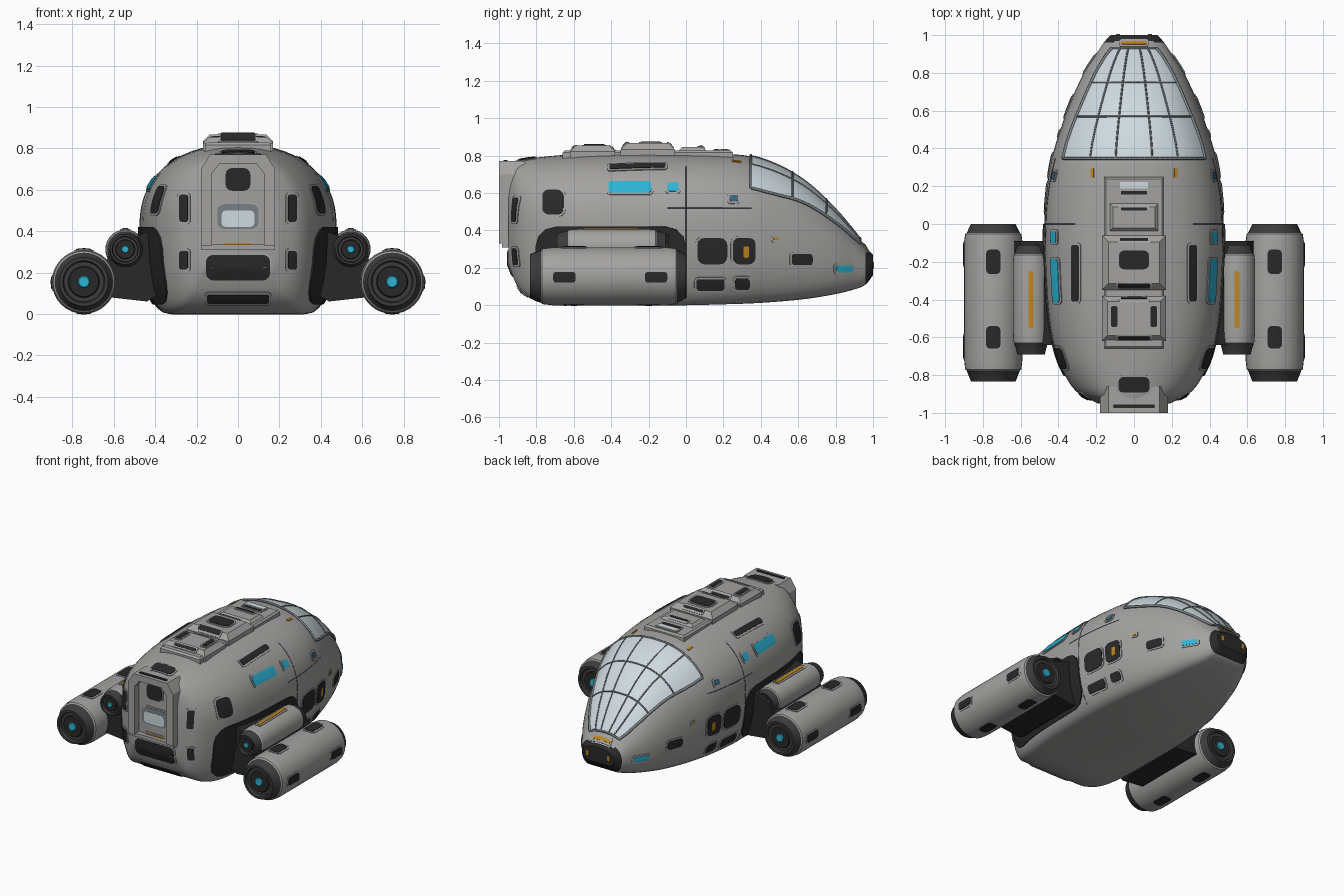
import bpy, math
from mathutils import Vector
from mathutils.bvhtree import BVHTree

if "Cube" in bpy.data.objects:
    bpy.data.objects.remove(bpy.data.objects["Cube"])

def mat(name, r, g, b):
    m = bpy.data.materials.new(name)
    m.diffuse_color = (r, g, b, 1)
    m.use_nodes = True
    m.node_tree.nodes["Principled BSDF"].inputs["Base Color"].default_value = m.diffuse_color
    return m

HULL = mat("hull_grey", .37, .365, .355)
DARK = mat("dark_vent", .022, .022, .023)
CAP = mat("cap_charcoal", .045, .045, .047)
GLASS = mat("canopy_glass", .62, .70, .74)
RIB = mat("frame_grey", .19, .22, .235)
CYAN = mat("cyan_light", .025, .45, .66)
AMBER = mat("amber_light", .52, .24, .015)
BLUE = mat("slate_blue", .05, .13, .2)

def mesh(name, verts, faces, mats, idx=None):
    me = bpy.data.meshes.new(name)
    me.from_pydata([tuple(v) for v in verts], [], faces)
    for m in mats:
        me.materials.append(m)
    for i, p in enumerate(me.polygons):
        p.material_index = idx[i] if idx else 0
    o = bpy.data.objects.new(name, me)
    bpy.context.collection.objects.link(o)
    return o

def tree(*objs):
    vs, fs = [], []
    for o in objs:
        n = len(vs)
        vs += [v.co.copy() for v in o.data.vertices]
        fs += [[n + i for i in p.vertices] for p in o.data.polygons]
    return BVHTree.FromPolygons(vs, fs)

def loft(name, rings, mats, rule):
    """Skin closed rings, cap both ends; rule(face centre) gives the material."""
    n = len(rings[0])
    verts = [Vector(p) for r in rings for p in r]
    faces = [(i*n+j, i*n+(j+1) % n, (i+1)*n+(j+1) % n, (i+1)*n+j)
             for i in range(len(rings)-1) for j in range(n)]
    faces += [tuple(range(n))[::-1], tuple(range((len(rings)-1)*n, len(rings)*n))]
    idx = [rule(sum((verts[k] for k in f), Vector()) / len(f)) for f in faces]
    return mesh(name, verts, faces, mats, idx)

def prism(name, poly, y0, y1, m):
    return loft(name, [[(x, y, z) for x, z in poly] for y in (y0, y1)], [m], lambda c: 0)

# ---- hull: y, half width, belly half width, belly z, widest z, top z
ST = [(-.95, .19, .15, .22, .42, .765), (-.90, .29, .20, .10, .42, .775),
      (-.82, .355, .26, .03, .42, .787), (-.70, .41, .30, 0, .42, .80),
      (-.50, .45, .33, 0, .42, .815), (-.20, .47, .33, 0, .42, .82),
      (0, .475, .33, 0, .42, .815), (.20, .46, .31, .005, .40, .81),
      (.35, .435, .28, .01, .36, .795), (.50, .39, .25, .02, .32, .742),
      (.65, .335, .21, .035, .28, .65), (.80, .265, .16, .06, .24, .505),
      (.90, .20, .12, .085, .22, .385), (.96, .16, .10, .11, .20, .31),
      (1.0, .125, .08, .16, .21, .27)]

def smooth_stations(st, k=4):
    out = []
    for i in range(len(st)-1):
        a, b, c, d = st[max(i-1, 0)], st[i], st[i+1], st[min(i+2, len(st)-1)]
        for s in range(k):
            t = s / k
            row = []
            for j in range(6):
                h = c[0]-b[0]
                m0 = (c[j]-a[j])/(c[0]-a[0])*h
                m1 = (d[j]-b[j])/(d[0]-b[0])*h
                row.append((2*t**3-3*t*t+1)*b[j]+(t**3-2*t*t+t)*m0
                           + (3*t*t-2*t**3)*c[j]+(t**3-t*t)*m1)
            out.append(row)
    return out + [st[-1]]

def section(y, w, wb, zb, zm, zt):
    half = []
    for i in range(8):
        a = math.pi/2*i/8
        half.append((wb+(w-wb)*math.sin(a)**.91, zm-(zm-zb)*math.cos(a)**.91))
    for i in range(14):
        a = math.pi/2*i/14
        half.append((w*math.cos(a)**.87, zm+(zt-zm)*math.sin(a)**.87))
    ring = half + [(0, zt)] + [(-x, z) for x, z in reversed(half)]
    return [(x, y, z) for x, z in ring]

hull = loft("hull", [section(*s) for s in smooth_stations(ST)], [HULL, DARK],
            lambda c: 1 if c.y > .962 and c.z < .285 else 0)

# ---- roof spine and three raised roof modules
def module(name, y0, y1, w, zt, s):
    rect = lambda g, z: [(-w-g, y0-g, z), (w+g, y0-g, z), (w+g, y1+g, z), (-w-g, y1+g, z)]
    o = loft(name, [rect(0, .74), rect(0, zt-s), rect(-s, zt)], [HULL], lambda c: 0)
    return o

spine = module("roof_spine", -.66, .25, .16, .828, .012)
mods = [module("roof_module_rear", -.62, -.38, .17, .853, .03),
        module("roof_module_mid", -.35, -.06, .17, .868, .035),
        module("roof_module_front", -.04, .11, .13, .846, .02)]
body = tree(hull, spine, *mods)

# ---- surface-following plates, cast along an axis
AX = {"+x": (1, 0, 0), "-x": (-1, 0, 0), "+y": (0, 1, 0), "-y": (0, -1, 0),
      "+z": (0, 0, 1), "-z": (0, 0, -1)}

def hit(bvh, side, u, v, off):
    d = Vector(AX[side])
    base = {"x": Vector((0, u, v)), "y": Vector((u, 0, v)), "z": Vector((u, v, 0))}[side[1]]
    p, n, _, _ = bvh.ray_cast(base + d*3, -d)
    if p is None:
        p, n, _, _ = bvh.find_nearest(base + d*.3)
    if n.dot(d) < 0:
        n = -n
    return p + n*off

def plate(name, bvh, side, u, v, w, h, m, off=.008, rim=True):
    if rim:
        plate(name + "_rim", bvh, side, u, v, w+.022, h+.022, HULL, off-.003, False)
    r = min(w, h)*.28
    edge = []
    for cx, cy, a0 in ((1, 1, 0), (-1, 1, 90), (-1, -1, 180), (1, -1, 270)):
        for k in range(4):
            a = math.radians(a0 + 30*k)
            edge.append((cx*(w/2-r)+r*math.cos(a), cy*(h/2-r)+r*math.sin(a)))
    full = []                       # subdivide outline so it follows the surface
    for i, a in enumerate(edge):
        b = edge[(i+1) % len(edge)]
        k = max(1, int(math.dist(a, b)/.03))
        full += [(a[0]+(b[0]-a[0])*s/k, a[1]+(b[1]-a[1])*s/k) for s in range(k)]
    n = len(full)
    verts, faces = [], []
    for s, o in ((1, -.004), (1, off), (.75, off), (.5, off), (.25, off), (.02, off)):
        verts += [hit(bvh, side, u+x*s, v+y*s, o) for x, y in full]
    for i in range(5):
        faces += [(i*n+j, i*n+(j+1) % n, (i+1)*n+(j+1) % n, (i+1)*n+j) for j in range(n)]
    faces.append(tuple(range(5*n, 6*n)))
    return mesh(name, verts, faces, [m])

# side details, both sides
SIDE = [("side_window", -.30, .63, .23, .06, CYAN), ("small_window", -.07, .63, .06, .045, CYAN),
        ("rear_hatch", .14, .29, .16, .14, DARK), ("front_hatch", .31, .29, .12, .14, DARK),
        ("lower_vent_a", .13, .11, .15, .06, DARK), ("lower_vent_b", .30, .115, .08, .06, DARK),
        ("nose_vent", .62, .245, .11, .06, DARK), ("nose_light", .845, .195, .09, .035, CYAN),
        ("marker", .48, .355, .025, .015, AMBER), ("sensor", .255, .57, .045, .035, BLUE),
        ("quarter_vent", -.71, .55, .11, .13, DARK)]
for sd, s in (("+x", 1), ("-x", -1)):
    for nm, u, v, w, h, m in SIDE:
        plate(nm, body, sd, u, v, w, h, m)
    plate("hatch_lamp", body, sd, .32, .285, .03, .06, AMBER, .0095, False)
    plate("nacelle_mount", body, sd, -.40, .235, .80, .37, DARK, .009, False)
    plate("roof_vent", body, "+z", s*.31, -.26, .035, .30, DARK)
    plate("roof_marker", body, "+z", s*.22, .27, .015, .05, AMBER, .006, False)
    plate("module_vent", body, "+z", s*.105, -.49, .035, .11, DARK)
    plate("stern_vent", body, "-y", s*.26, .51, .04, .13, DARK)
    plate("stern_low_vent", body, "-y", s*.26, .26, .04, .09, DARK)
    plate("nose_lamp", body, "+y", s*.085, .215, .02, .035, AMBER, .006, False)

# centre-line roof and stern details
for nm, v, w, h, m in (("roof_window", .205, .15, .035, GLASS), ("roof_slot_a", .165, .14, .02, DARK),
                       ("roof_slot_b", .08, .14, .015, DARK), ("roof_slot_c", -.085, .15, .012, DARK),
                       ("roof_grille", -.19, .16, .10, DARK), ("roof_slot_d", -.325, .17, .02, DARK),
                       ("roof_slot_e", -.395, .14, .012, DARK), ("roof_slot_f", -.60, .17, .015, DARK),
                       ("stern_grille", -.85, .16, .08, DARK), ("bow_light", .955, .13, .015, AMBER)):
    plate(nm, body, "+z", 0, v, w, h, m)
for nm, v, w, h, m in (("door_window", .65, .12, .11, DARK), ("door_panel", .47, .20, .12, RIB),
                       ("door_lamp", .335, .13, .015, AMBER), ("step_grille", .225, .31, .12, DARK),
                       ("stern_low_grille", .075, .30, .04, DARK)):
    plate(nm, body, "-y", 0, v, w, h, m)
plate("door_glass", body, "-y", 0, .46, .16, .08, GLASS, .0095, False)

# ---- stern door frame
half_out = [(.18, .33), (.18, .70), (.135, .77)]
half_in = [(.09, .725), (.125, .68), (.125, .33)]
mirror = lambda pts: [(-x, z) for x, z in reversed(pts)]
arch = prism("door_frame", half_out + mirror(half_out) + mirror(half_in) + half_in, -1, -.86, HULL)
prism("door_sill", [(-.18, .31), (.18, .31), (.18, .335), (-.18, .335)], -.985, -.9, HULL)
plate("frame_slot", tree(arch), "+z", 0, -.965, .22, .02, DARK, .006, False)

# ---- canopy glass following the hull, with ribs
CW = [(.345, .37), (.42, .352), (.5, .325), (.6, .285), (.7, .243), (.8, .197), (.88, .15), (.925, .115)]
def canopy_w(y):
    for (a, p), (b, q) in zip(CW, CW[1:]):
        if y <= b:
            return p + (q-p)*(y-a)/(b-a)
    return CW[-1][1]

hull_tree = tree(hull)
on_canopy = lambda s, y, o: hit(hull_tree, "+z", s*canopy_w(y), y, o)
NY, NX = 30, 28
ys = [.345 + .58*i/NY for i in range(NY+1)]
ss = [-1 + 2*j/NX for j in range(NX+1)]
gv = [on_canopy(s, y, .008) for y in ys for s in ss]
gf = [(i*(NX+1)+j, i*(NX+1)+j+1, (i+1)*(NX+1)+j+1, (i+1)*(NX+1)+j)
      for i in range(NY) for j in range(NX)]
mesh("canopy_glass", gv, gf, [GLASS])

def rib(name, pts, r, m):
    cu = bpy.data.curves.new(name, "CURVE")
    cu.dimensions = "3D"
    cu.bevel_depth, cu.bevel_resolution = r, 1
    sp = cu.splines.new("POLY")
    sp.points.add(len(pts)-1)
    for q, p in zip(sp.points, pts):
        q.co = (*p, 1)
    cu.materials.append(m)
    bpy.context.collection.objects.link(bpy.data.objects.new(name, cu))

for s in (-1, -.62, -.26, .26, .62, 1):
    rib("canopy_rib", [on_canopy(s, y, .008) for y in ys], .009 if abs(s) == 1 else .005, RIB)
for y in (.345, .565, .745, .925):
    rib("canopy_hoop", [on_canopy(s, y, .008) for s in ss], .007 if y in (.345, .925) else .005, RIB)

# thin hull seams
for sd in ("+x", "-x"):
    rib("side_seam", [hit(body, sd, -.1+.45*i/12, .52, 0) for i in range(13)], .002, CAP)
    rib("frame_seam", [hit(body, sd, 0, .04+.7*i/24, 0) for i in range(25)], .002, CAP)

# ---- nacelles: lathed about y, colour by distance along the axis
def nacelle(name, x, z, prof, rule, n=32):
    rings = [[(x+r*math.cos(2*math.pi*k/n), y, z+r*math.sin(2*math.pi*k/n)) for k in range(n)]
             for y, r in prof]
    return loft(name, rings, [HULL, CAP, CYAN, DARK],
                lambda c: rule(c.y))

def pod_profile(y0, y1, r):
    end = [(.012, .16), (.02, .2), (.02, .62), (0, .66), (0, .76), (.06, .91), (.066, .96), (.12, 1)]
    return [(y0+d, r*f) for d, f in end] + [(y1-d*.8, r*f) for d, f in reversed(end)]

for s, sd in ((1, "+x"), (-1, "-x")):
    for nm, x, z, y0, y1, r in (("outer_nacelle", .745, .155, -.835, 0, .155),
                                ("inner_nacelle", .545, .312, -.69, -.11, .096)):
        pod = nacelle(nm, s*x, z, pod_profile(y0, y1, r),
                      lambda c, a=y0, b=y1: 0 if a+.06 < c < b-.048 else 1)
        # ringed end faces with a glowing hub
        for e, t in ((y0+.012, -1), (y1-.0096, 1)):
            nacelle(nm + "_hub", s*x, z, [(e, r*.2), (e+t*.008, r*.16)], lambda c: 2, 16)
            nacelle(nm + "_ring", s*x, z, [(e-t*.01, r*.5), (e+t*.002, r*.46)], lambda c: 3, 24)
        bt = tree(pod)
        if nm == "outer_nacelle":
            for y, h in ((-.20, .13), (-.60, .12)):
                plate("pod_top_vent", bt, "+z", s*x, y, .07, h, DARK)
                plate("pod_low_vent", bt, "-z", s*x, y, .07, h, DARK, .003, False)
            for y in (-.16, -.65):
                plate("pod_side_vent", bt, sd, y, .15, .12, .055, DARK, .006)
        else:
            plate("pod_light", bt, "+z", s*x, -.40, .025, .30, AMBER)
    # dark pylon joining hull and both pods
    poly = [(.34, .12), (.44, .06), (.62, .08), (.67, .19), (.6, .33), (.43, .40), (.34, .40)]
    prism("pylon", [(s*a, b) for a, b in poly], -.64, -.09, DARK)

# ---- consistent normals and shading
bpy.ops.object.select_all(action="DESELECT")
for o in bpy.data.objects:
    if o.type == "MESH":
        o.select_set(True)
        bpy.context.view_layer.objects.active = o
bpy.ops.object.mode_set(mode="EDIT")
bpy.ops.mesh.select_all(action="SELECT")
bpy.ops.mesh.normals_make_consistent(inside=False)
bpy.ops.object.mode_set(mode="OBJECT")
bpy.ops.object.shade_smooth_by_angle(angle=math.radians(32))
